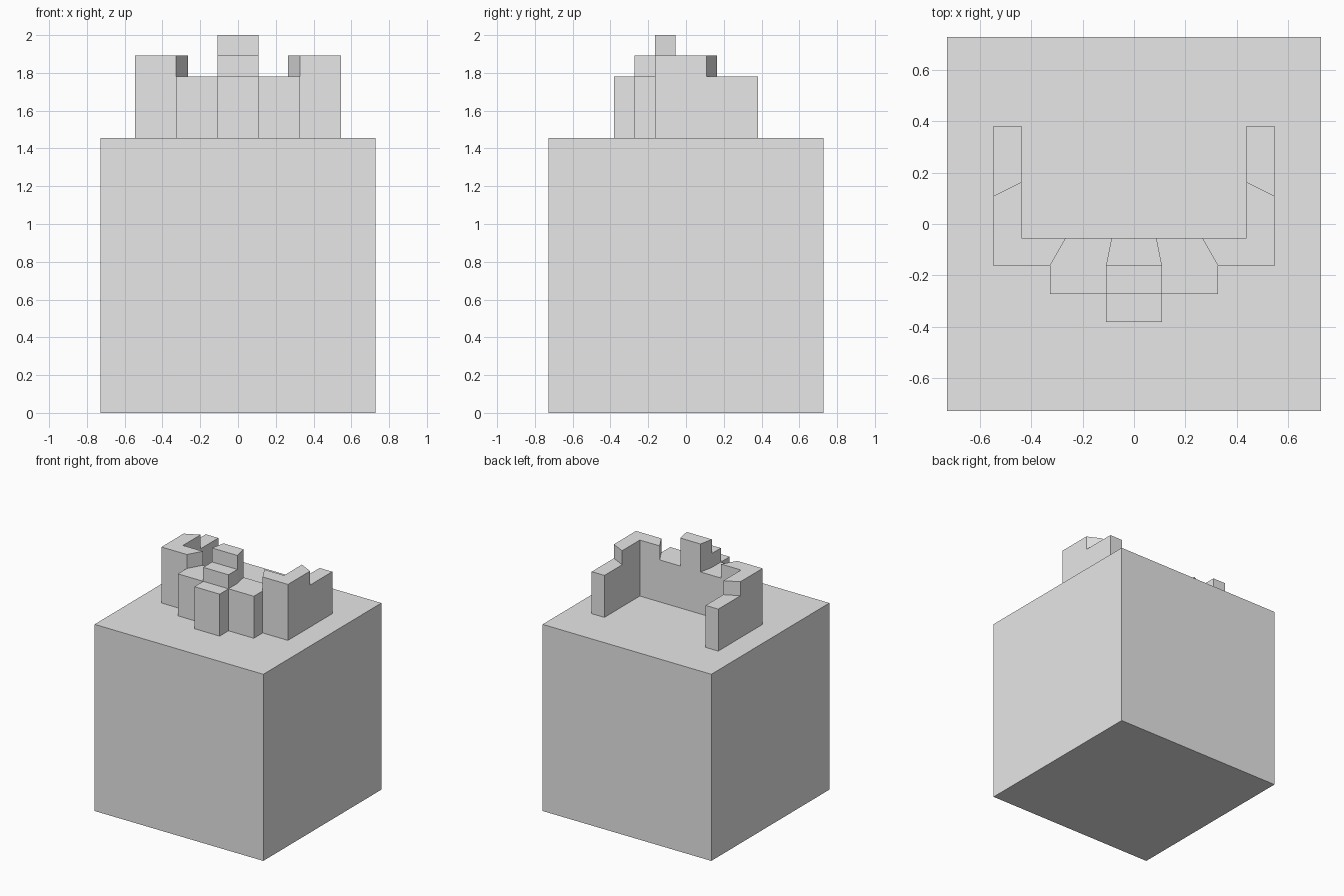
import bpy
import bmesh

if "Cube" in bpy.data.objects:
    bpy.data.objects.remove(bpy.data.objects["Cube"], do_unlink=True)

U = 2 / 36.667       # size of one plan module
HALF = 0.7273        # half width of the plinth
DECK = 2 * HALF      # height of the plinth top

grey = bpy.data.materials.new("plain_grey")
grey.use_nodes = True
grey.diffuse_color = (0.8, 0.8, 0.8, 1)
grey.node_tree.nodes["Principled BSDF"].inputs["Base Color"].default_value = (0.8, 0.8, 0.8, 1)


def prism(name, plan, bottom, top, mirrored=False):
    """Extrude a counter-clockwise plan outline between two heights."""
    bm = bmesh.new()
    base = bm.faces.new([bm.verts.new((x, y, bottom)) for x, y in plan])
    grown = bmesh.ops.extrude_face_region(bm, geom=[base], use_keep_orig=True)
    verts = [g for g in grown["geom"] if isinstance(g, bmesh.types.BMVert)]
    bmesh.ops.translate(bm, verts=verts, vec=(0, 0, top - bottom))
    bmesh.ops.recalc_face_normals(bm, faces=bm.faces)
    mesh = bpy.data.meshes.new(name)
    bm.to_mesh(mesh)
    bm.free()
    mesh.materials.append(grey)
    obj = bpy.data.objects.new(name, mesh)
    bpy.context.collection.objects.link(obj)
    if mirrored:
        mod = obj.modifiers.new("mirror", 'MIRROR')
        mod.use_axis[0] = True
        mod.use_mirror_merge = False
    return obj


def wall(name, plan, height, mirrored=True):
    """Wall piece on the plinth, measured in modules."""
    plan = [(x * U, y * U) for x, y in plan]
    return prism(name, plan, DECK, DECK + height * U, mirrored)


# Plinth
prism("plinth", [(-HALF, -HALF), (HALF, -HALF), (HALF, HALF), (-HALF, HALF)], 0, DECK)

# Paired walls: tall corners, low side arms, low front wall
wall("corner_walls", [(6, -3), (10, -3), (10, 2), (8, 3), (8, -1), (4.85, -1)], 8)
wall("side_arms", [(10, 2), (10, 7), (8, 7), (8, 3)], 6)
wall("front_walls", [(2, -5), (6, -5), (6, -3), (4.85, -1), (1.6, -1), (2, -3)], 6)

# Central stepped tower
wall("tower_low_step", [(-2, -7), (2, -7), (2, -5), (-2, -5)], 6, False)
wall("tower_middle_step", [(-2, -5), (2, -5), (2, -3), (-2, -3)], 8, False)
wall("tower_top", [(-2, -3), (2, -3), (1.6, -1), (-1.6, -1)], 10, False)
